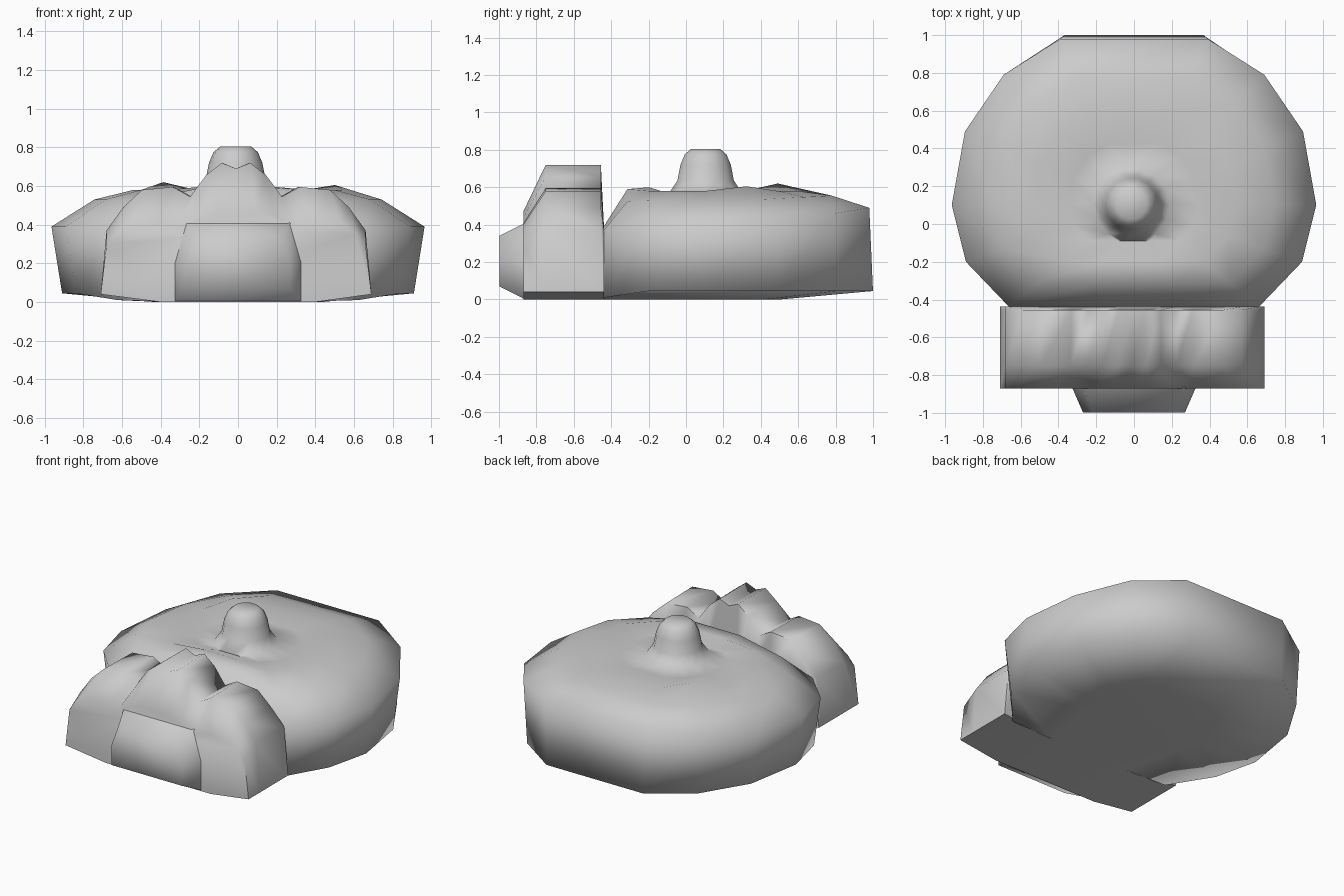
import bpy, math

if "Cube" in bpy.data.objects:
    bpy.data.objects.remove(bpy.data.objects["Cube"])

def loft(name, rings, angle=85):
    """Skin a list of equally long point rings and cap both ends."""
    n = len(rings[0])
    verts = [p for r in rings for p in r]
    faces = []
    for i in range(len(rings) - 1):
        for j in range(n):
            k = (j + 1) % n
            faces.append((i*n + j, i*n + k, (i+1)*n + k, (i+1)*n + j))
    faces.append(tuple(reversed(range(n))))
    faces.append(tuple(range((len(rings)-1)*n, len(rings)*n)))
    me = bpy.data.meshes.new(name)
    me.from_pydata(verts, [], faces)
    ob = bpy.data.objects.new(name, me)
    bpy.context.collection.objects.link(ob)
    bpy.ops.object.select_all(action='DESELECT')
    ob.select_set(True)
    bpy.context.view_layer.objects.active = ob
    bpy.ops.object.mode_set(mode='EDIT')
    bpy.ops.mesh.select_all(action='SELECT')
    bpy.ops.mesh.normals_make_consistent(inside=False)
    bpy.ops.object.mode_set(mode='OBJECT')
    bpy.ops.object.shade_smooth_by_angle(angle=math.radians(angle))
    return ob

# Round body: mirrored outline (x, y, rim height), from front to back
half = [(0.25, -0.44, 0.39), (0.66, -0.44, 0.37), (0.89, -0.2, 0.39),
        (0.965, 0.1, 0.39), (0.895, 0.49, 0.41), (0.69, 0.79, 0.46), (0.39, 0.98, 0.49)]
outline = half + [(-x, y, z) for x, y, z in reversed(half)]
CY = 0.11

def inset(s, height):
    return [(x*s, CY + (y-CY)*s, height(i, z)) for i, (x, y, z) in enumerate(outline)]

front = (0, len(outline) - 1)
floor = [(x*0.45, CY + (y-CY)*(0.45 if y > -0.4 else 1), 0.0) for x, y, z in outline]
base = [(x*0.943, y*(1.02 if y > 0.7 else 1), 0.045 if y > -0.3 else 0.01)
        for x, y, z in outline]
bumps = {4: 0.025, 8: 0.04}
body_rings = [
    floor, base, list(outline),
    inset(0.77, lambda i, z: 0.59 if i in front else 0.53 + (z-0.39)*0.25),
    inset(0.56, lambda i, z: (0.6 if i in front else 0.58) + bumps.get(i, 0)),
    inset(0.36, lambda i, z: 0.565),
]

# Central knob, lofted on from the dished top
def circle(r, z):
    n = len(outline)
    return [(-0.012 + r*math.sin(a), 0.105 - r*math.cos(a), z)
            for a in ((i + 0.5)*2*math.pi/n for i in range(n))]

body_rings += [circle(r, z) for r, z in
               [(0.2, 0.57), (0.155, 0.635), (0.138, 0.72), (0.115, 0.775), (0.08, 0.805)]]
loft("round_body_with_knob", body_rings)

# Front block: three rounded humps, lofted from front to back;
# its last section closes the lower part of the groove against the body
crest = [(0.67, 0.37), (0.58, 0.49), (0.48, 0.58), (0.32, 0.595), (0.23, 0.545),
         (0.15, 0.655), (0.07, 0.72)]
crest = [(-x, z) for x, z in crest] + [(0, 0.69)] + [(x, z) for x, z in reversed(crest)]

def section(y, spread=0.0, drop=0.0, top=1.0):
    pts = [(-0.4, y, 0.0), (-0.71, y, 0.04)]
    for x, z in crest:
        w = x*(1 + spread*(1 - abs(x)/0.67))
        pts.append((w - 0.01, y, min(top, z - drop*(z - 0.22))))
    return pts + [(0.69, y, 0.04), (0.4, y, 0.0)]

loft("humped_front_block", [section(-0.87, 0.5, 0.5), section(-0.75, 0.05),
                            section(-0.455), section(-0.438, top=0.38)])

# Small projecting nose at the front
def slab(y, w, wt, z0, z1):
    m = (z0 + z1)/2
    return [(-w, y, z0), (w, y, z0), (w, y, m), (wt, y, z1), (-wt, y, z1), (-w, y, m)]

loft("front_nose", [slab(-0.998, 0.27, 0.22, 0.07, 0.34), slab(-0.86, 0.33, 0.27, 0.0, 0.41)])
